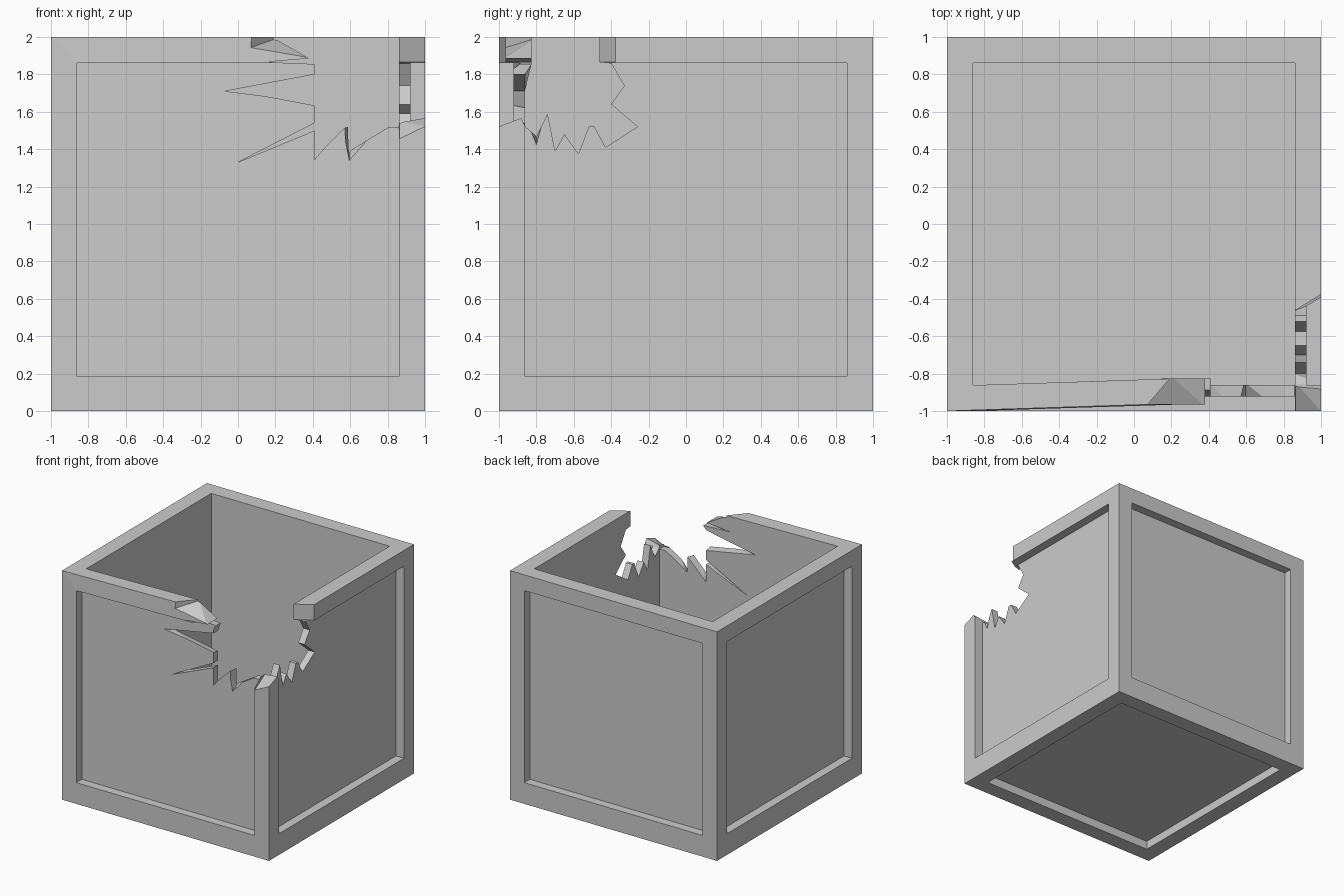
import bpy, bmesh
from mathutils import Vector

if "Cube" in bpy.data.objects:
    bpy.data.objects.remove(bpy.data.objects["Cube"])


def make_object(name, bm):
    bmesh.ops.recalc_face_normals(bm, faces=bm.faces)
    mesh = bpy.data.meshes.new(name)
    bm.to_mesh(mesh)
    bm.free()
    obj = bpy.data.objects.new(name, mesh)
    bpy.context.collection.objects.link(obj)
    return obj


def jagged_cutter(name, outline, place, near, far):
    """Prism from (u, v, du, dv); du, dv slant the far end of the tear."""
    bm = bmesh.new()
    pts = [tuple(p) + (0, 0) if len(p) == 2 else p for p in outline]
    a = [bm.verts.new(place(u, v, near)) for u, v, du, dv in pts]
    b = [bm.verts.new(place(u + du, v + dv, far)) for u, v, du, dv in pts]
    bm.faces.new(a)
    bm.faces.new(b[::-1])
    for i in range(len(a)):
        j = (i + 1) % len(a)
        bm.faces.new((a[i], b[i], b[j], a[j]))
    bmesh.ops.triangulate(bm, faces=bm.faces)
    obj = make_object(name, bm)
    obj.hide_render = True
    return obj


# Open crate with recessed side and bottom panels
bm = bmesh.new()
bmesh.ops.create_cube(bm, size=2)
bmesh.ops.translate(bm, verts=bm.verts, vec=(0, 0, 1))
bm.normal_update()
INNER = 0.862


def recess(faces, depth):
    for f in faces:
        n = f.normal.copy()
        bmesh.ops.inset_individual(bm, faces=[f], thickness=0.05, depth=0)
        for v in f.verts:
            for k in range(3):
                if abs(n[k]) < 0.5:
                    mid = 1 if k == 2 else 0
                    v.co[k] = mid + (INNER if v.co[k] > mid else -INNER)
            if abs(n.z) < 0.5 and v.co.z < 1:
                v.co.z = 0.185
        ext = bmesh.ops.extrude_discrete_faces(bm, faces=[f])["faces"][0]
        bmesh.ops.translate(bm, verts=ext.verts, vec=-n * depth)


sides = [f for f in bm.faces if abs(f.normal.z) < 0.5]
top = [f for f in bm.faces if f.normal.z > 0.5]
bottom = [f for f in bm.faces if f.normal.z < -0.5]
recess(sides, 0.077)
recess(bottom, 0.075)
recess(top, 1.86)
crate = make_object("broken_crate", bm)

# Tear in the front wall and the corner post
front_tear = [
    (0.07, 2.1, 0.13, 0), (0.06, 1.94, 0.14, 0.05), (0.38, 1.885),
    (0.15, 1.866), (0.41, 1.855), (0.41, 1.80), (-0.07, 1.71),
    (0.41, 1.65, 0, -0.03), (0.41, 1.54), (0.0, 1.33), (0.41, 1.50),
    (0.41, 1.345), (0.55, 1.51, 0.04, 0.01), (0.595, 1.28, 0, 0.11),
    (0.80, 1.515), (0.858, 1.515), (0.864, 1.45, 0, 0.1),
    (1.01, 1.52, 0, 0.06), (1.1, 1.53), (1.1, 2.1)]
# Tear in the right wall
right_tear = [
    (-0.9, 2.1), (-0.9, 1.6), (-0.858, 1.52), (-0.80, 1.37, 0, 0.1),
    (-0.74, 1.59), (-0.70, 1.39), (-0.65, 1.48), (-0.575, 1.375),
    (-0.52, 1.52), (-0.49, 1.52), (-0.43, 1.41), (-0.26, 1.52),
    (-0.40, 1.64), (-0.33, 1.74), (-0.40, 1.858), (-0.37, 1.866, -0.1, 0),
    (-0.37, 2.1, -0.1, 0)]
cutters = [
    jagged_cutter("front_tear_cutter", front_tear,
                  lambda u, v, d: Vector((u, d, v)), -1.01, -0.85),
    jagged_cutter("right_tear_cutter", right_tear,
                  lambda u, v, d: Vector((d, u, v)), 1.01, 0.85)]

for c in cutters:
    mod = crate.modifiers.new(c.name, 'BOOLEAN')
    mod.operation = 'DIFFERENCE'
    mod.solver = 'EXACT'
    mod.object = c
bpy.context.view_layer.update()
dg = bpy.context.evaluated_depsgraph_get()
torn = bpy.data.meshes.new_from_object(crate.evaluated_get(dg))
crate.modifiers.clear()
crate.data = torn
for c in cutters:
    bpy.data.objects.remove(c)

# Bend the loose end of the front rim inward
for v in torn.vertices:
    if v.co.z > 1.85 and v.co.y < -0.8 and 0 < v.co.x < 0.45:
        v.co.y += 0.035
